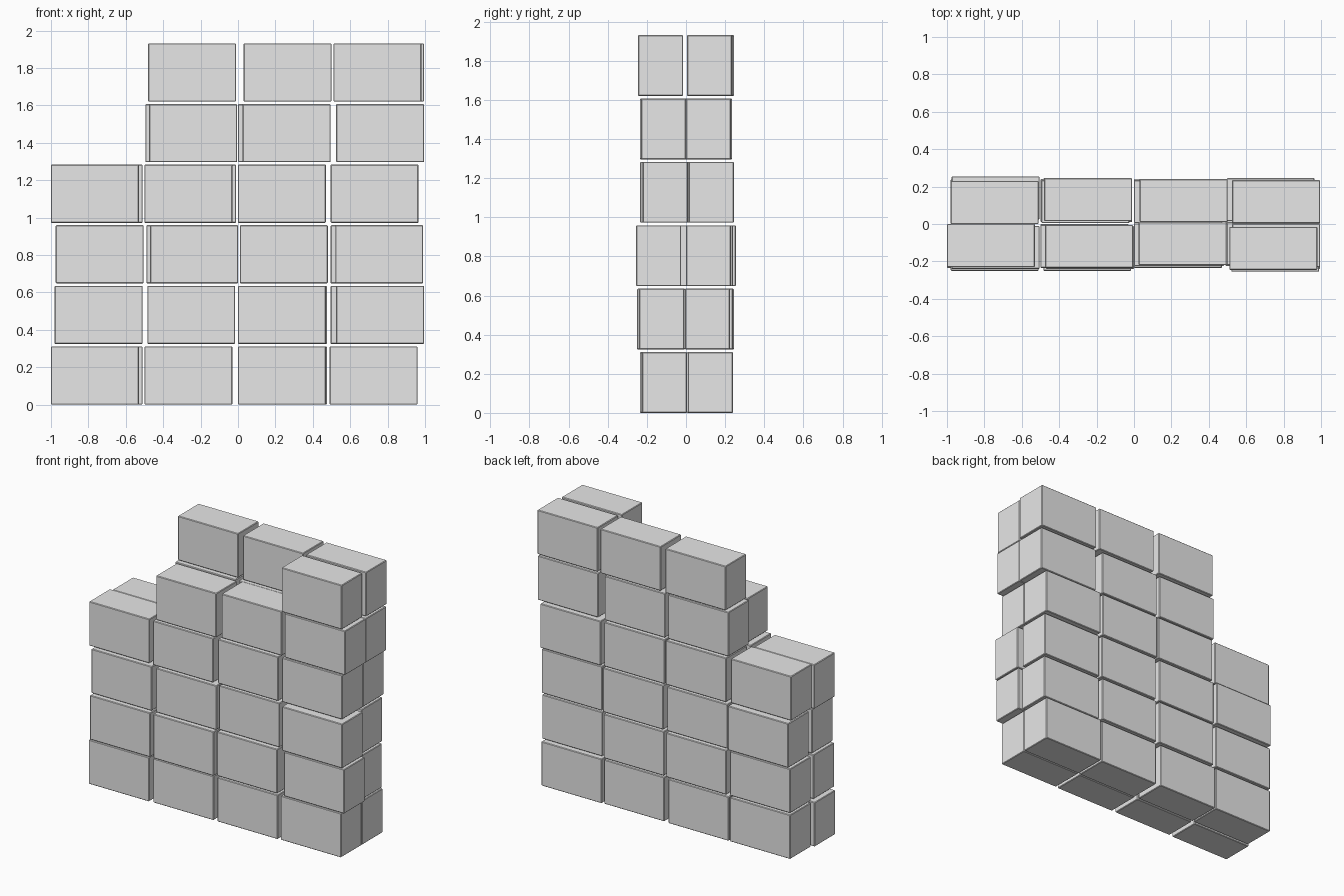
import bpy
import bmesh

if "Cube" in bpy.data.objects:
    bpy.data.objects.remove(bpy.data.objects["Cube"])

WIDTH, DEPTH, HEIGHT = 0.47, 0.23, 0.311
LAYER_STEP = 0.324

grey = bpy.data.materials.new("light grey stone")
grey.diffuse_color = (0.8, 0.8, 0.8, 1.0)
grey.use_nodes = True
grey.node_tree.nodes["Principled BSDF"].inputs["Base Color"].default_value = grey.diffuse_color


def add_block(name, x, y, z):
    """One slightly chamfered block, given its lowest corner."""
    mesh = bpy.data.meshes.new(name)
    bm = bmesh.new()
    bmesh.ops.create_cube(bm, size=1.0)
    bmesh.ops.scale(bm, vec=(WIDTH, DEPTH, HEIGHT), verts=bm.verts)
    bmesh.ops.bevel(bm, geom=bm.edges[:], offset=0.004, segments=1, affect='EDGES')
    bm.to_mesh(mesh)
    bm.free()
    mesh.materials.append(grey)
    obj = bpy.data.objects.new(name, mesh)
    obj.location = (x + WIDTH / 2, y + DEPTH / 2, z + HEIGHT / 2)
    bpy.context.collection.objects.link(obj)


# Per layer: front x shifts, front y starts, back x shifts, back y starts
# (hundredths of a unit, None = missing block)
LAYERS = [
    ((0, 0, 0, -1), (-23.5, -23, -23, -22.5), (2, 0, 0.5, -1), (1, 1, 0.5, 1)),
    ((2, 1.5, 0, 2.5), (-25, -25, -23.5, -24), (2, 1.5, 0.5, -0.5), (1, 1.5, 1, -0.5)),
    ((2.5, 3, 1, 2), (-24, -24, -22.5, -25.5), (2.5, 1, 1, -0.5), (2.5, 1, 1, 0)),
    ((0, 0, 0, -0.5), (-23, -23.5, -22.5, -22), (2, 2, 0, -0.5), (0, 1, 1, 1.5)),
    ((None, 2.5, 2.5, 2.5), (0, -23.5, -22, -23), (None, 0.5, 0, 2.5), (0, 0.5, 0.5, 0)),
    ((None, None, None, 1), (0, 0, 0, -24.5), (None, 2, 3, 2.5), (0, 1.5, 1, 0.5)),
]

# Stack the two-deep wall layer by layer
for level, (front_x, front_y, back_x, back_y) in enumerate(LAYERS):
    for side, shifts, starts in (("front", front_x, front_y), ("back", back_x, back_y)):
        for col in range(4):
            if shifts[col] is None:
                continue
            add_block(f"{side}_block_layer{level + 1}_column{col + 1}",
                      -1.0 + 0.5 * col + shifts[col] / 100,
                      starts[col] / 100,
                      level * LAYER_STEP)
